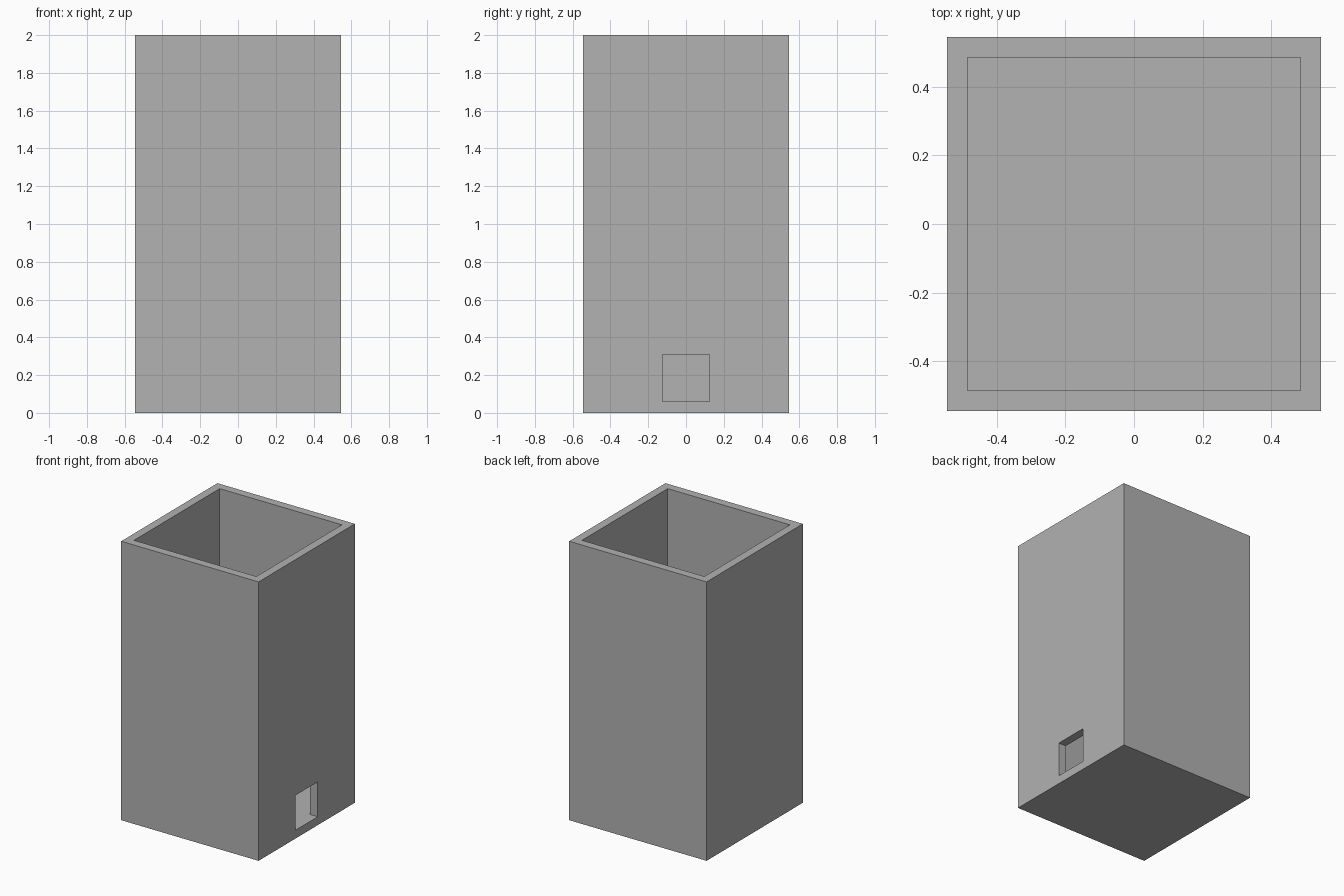
import bpy
import bmesh
from mathutils import Matrix, Vector

if "Cube" in bpy.data.objects:
    bpy.data.objects.remove(bpy.data.objects["Cube"], do_unlink=True)

WIDTH, HEIGHT, WALL = 1.09, 2.0, 0.06
HALF_HOLE, HOLE_TOP = 0.125, 0.31

grey = bpy.data.materials.new("plain grey")
grey.use_nodes = True
colour = (0.445, 0.445, 0.445, 1.0)
grey.diffuse_color = colour
grey.node_tree.nodes["Principled BSDF"].inputs["Base Color"].default_value = colour

bm = bmesh.new()


def right_wall_faces():
    """Outer and inner faces of the +x wall."""
    bm.normal_update()
    return [f for f in bm.faces
            if abs(f.normal.x) > 0.9 and f.calc_center_median().x > 0]


def cut_right_wall(point, normal):
    faces = right_wall_faces()
    edges = {e for f in faces for e in f.edges}
    verts = {v for f in faces for v in f.verts}
    bmesh.ops.bisect_plane(bm, geom=list(verts) + list(edges) + faces,
                           dist=1e-4, plane_co=point, plane_no=normal)


# Solid block standing on the ground
block = Matrix.Translation((0, 0, HEIGHT / 2)) @ Matrix.Diagonal((WIDTH, WIDTH, HEIGHT, 1))
bmesh.ops.create_cube(bm, size=1, matrix=block)
bm.normal_update()

# Hollow it out from the top, leaving a rim and a floor
top = max(bm.faces, key=lambda f: f.calc_center_median().z)
bmesh.ops.inset_individual(bm, faces=[top], thickness=WALL, use_even_offset=True)
floor = bmesh.ops.extrude_discrete_faces(bm, faces=[top])["faces"][0]
bmesh.ops.translate(bm, verts=floor.verts[:], vec=Vector((0, 0, WALL - HEIGHT)))

# Square opening through the right wall, flush with the floor
for y in (-HALF_HOLE, HALF_HOLE):
    cut_right_wall((0, y, 0), (0, 1, 0))
for z in (WALL, HOLE_TOP):
    cut_right_wall((0, 0, z), (0, 0, 1))
opening = []
for f in right_wall_faces():
    c = f.calc_center_bounds()
    if abs(c.y) < HALF_HOLE and WALL < c.z < HOLE_TOP:
        opening.append(f)
bmesh.ops.delete(bm, geom=opening, context='FACES')
bmesh.ops.bridge_loops(bm, edges=[e for e in bm.edges if e.is_boundary])
bmesh.ops.recalc_face_normals(bm, faces=bm.faces[:])

mesh = bpy.data.meshes.new("open_box")
bm.to_mesh(mesh)
bm.free()
mesh.materials.append(grey)
box = bpy.data.objects.new("open_box", mesh)
bpy.context.collection.objects.link(box)
